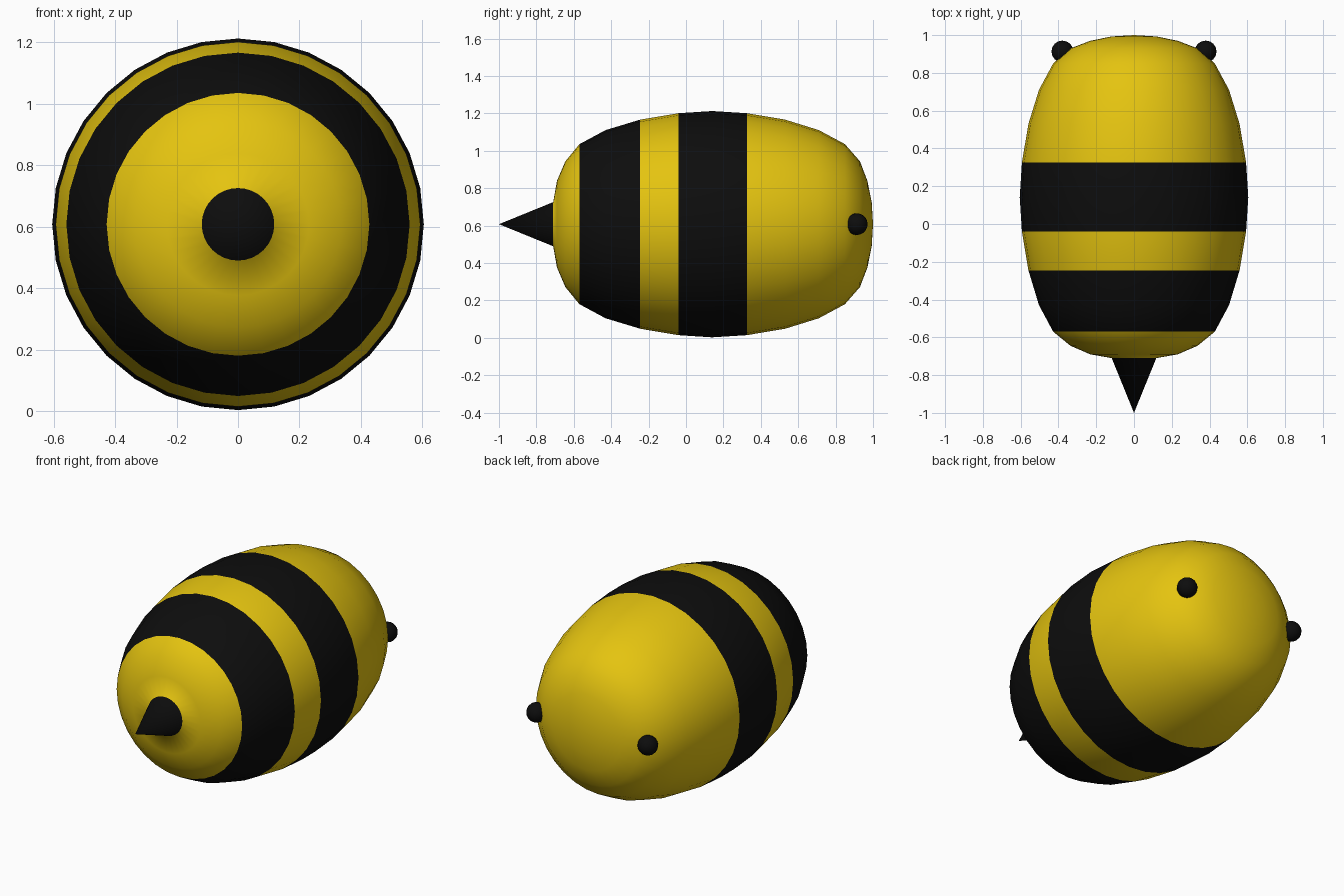
import bpy, bmesh, math
from mathutils import Vector

cube = bpy.data.objects.get("Cube")
if cube:
    bpy.data.objects.remove(cube, do_unlink=True)


def material(name, colour):
    mat = bpy.data.materials.new(name)
    mat.use_nodes = True
    mat.diffuse_color = colour
    mat.node_tree.nodes["Principled BSDF"].inputs["Base Color"].default_value = colour
    return mat


yellow = material("honey yellow", (0.78, 0.55, 0.005, 1))
black = material("soft black", (0.004, 0.004, 0.004, 1))

RADIUS = 0.605
CENTRE_Z = 0.608
SIDES = 32


def finish(bm, name, mats):
    bmesh.ops.recalc_face_normals(bm, faces=bm.faces)
    for face in bm.faces:
        face.smooth = True
    mesh = bpy.data.meshes.new(name)
    bm.to_mesh(mesh)
    bm.free()
    for mat in mats:
        mesh.materials.append(mat)
    obj = bpy.data.objects.new(name, mesh)
    bpy.context.collection.objects.link(obj)
    return obj


# Striped body with its stinger: rings along y, radii stepping like a sphere's
ring_y = [-0.71, -0.69, -0.645, -0.57, -0.43, -0.245, -0.04, 0.14,
          0.325, 0.53, 0.71, 0.85, 0.93, 0.97, 0.993]
profile = [(-1.0, 0.0)]
profile += [(y, RADIUS * math.sin(math.pi * (i + 1) / 16)) for i, y in enumerate(ring_y)]
profile.append((1.0, 0.0))

bm = bmesh.new()
points = [bm.verts.new((0, y, CENTRE_Z + r)) for y, r in profile]
edges = [bm.edges.new(pair) for pair in zip(points, points[1:])]
bmesh.ops.spin(bm, geom=points + edges, cent=(0, 0, CENTRE_Z), axis=(0, 1, 0),
               angle=math.tau, steps=SIDES, use_duplicate=False)
bmesh.ops.remove_doubles(bm, verts=bm.verts, dist=0.0005)

# Stinger and the two stripes are black
dark_ranges = [(-1.0, -0.71), (-0.57, -0.245), (-0.04, 0.325)]
for face in bm.faces:
    y = face.calc_center_median().y
    face.material_index = int(any(a < y < b for a, b in dark_ranges))
finish(bm, "striped_body", [yellow, black])

# Small bead eyes on the rounded end
for name, side in (("left_eye", 1), ("right_eye", -1)):
    bm = bmesh.new()
    bmesh.ops.create_uvsphere(bm, u_segments=16, v_segments=10, radius=0.058)
    bmesh.ops.translate(bm, verts=bm.verts, vec=Vector((side * 0.379, 0.913, CENTRE_Z)))
    finish(bm, name, [black])
